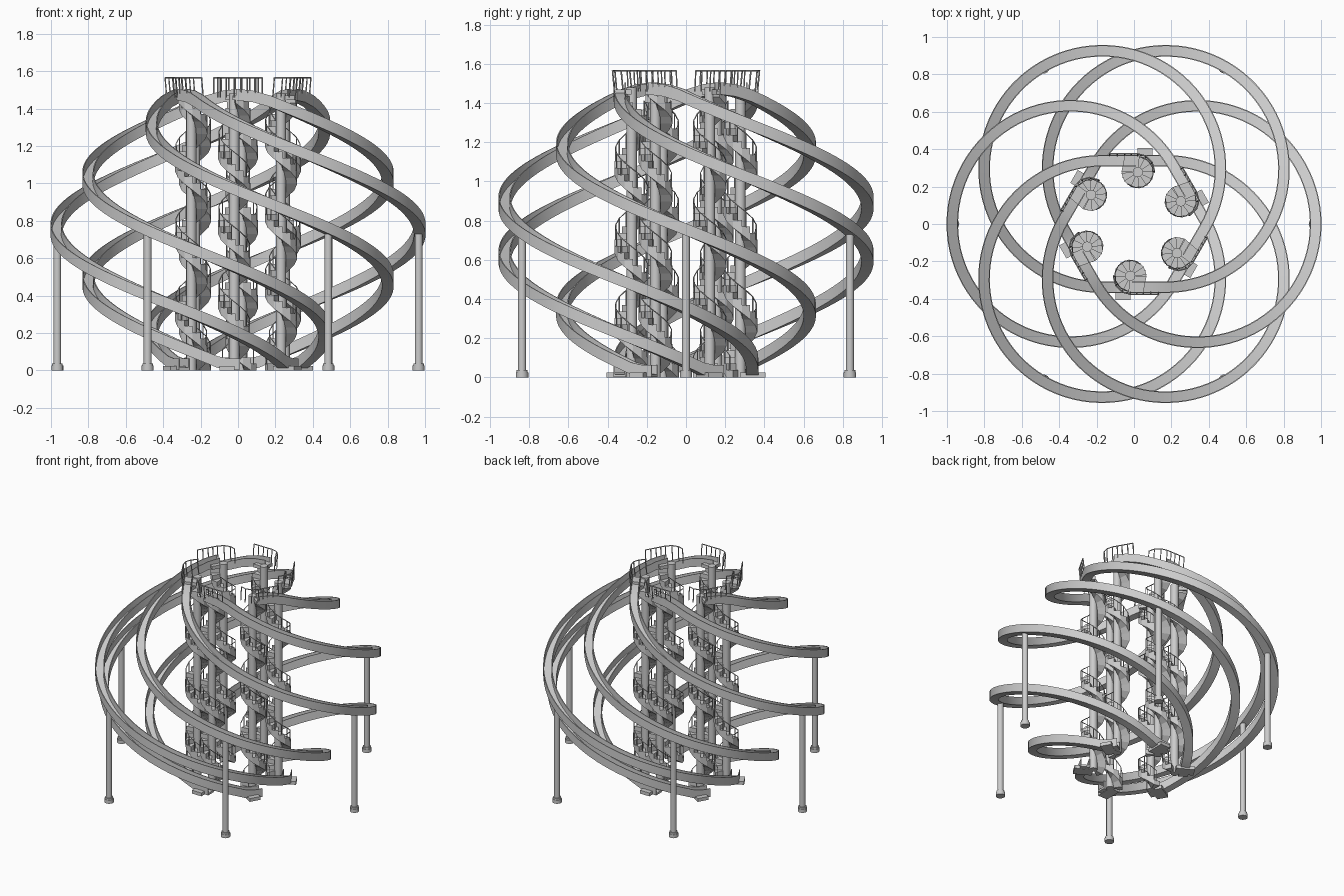
import bpy, bmesh
from math import sin, cos, pi, radians

if "Cube" in bpy.data.objects:
    bpy.data.objects.remove(bpy.data.objects["Cube"])

SX, SY = -0.02, -0.277        # front stair axis
PITCH, N, STEPS, TOP = 0.40, 12, 44, 1.47
RISE, DA = PITCH / N, 2 * pi / N
R_OUT = 0.087


def finish(name, bm, smooth=False):
    bmesh.ops.recalc_face_normals(bm, faces=bm.faces)
    me = bpy.data.meshes.new(name)
    bm.to_mesh(me)
    bm.free()
    ob = bpy.data.objects.new(name, me)
    bpy.context.collection.objects.link(ob)
    if smooth:
        bpy.ops.object.select_all(action='DESELECT')
        ob.select_set(True)
        bpy.context.view_layer.objects.active = ob
        bpy.ops.object.shade_smooth_by_angle(angle=radians(35))
    return ob


def prism(bm, pts, z0, z1):
    lo = [bm.verts.new((x, y, z0)) for x, y in pts]
    hi = [bm.verts.new((x, y, z1)) for x, y in pts]
    n = len(pts)
    bm.faces.new(lo[::-1])
    bm.faces.new(hi)
    for i in range(n):
        j = (i + 1) % n
        bm.faces.new((lo[i], lo[j], hi[j], hi[i]))


def cylinder(bm, x, y, r, z0, z1, n=16):
    prism(bm, [(x + r * cos(2 * pi * i / n), y + r * sin(2 * pi * i / n)) for i in range(n)], z0, z1)


def wires(name, lines, r):
    cu = bpy.data.curves.new(name, 'CURVE')
    cu.dimensions = '3D'
    cu.bevel_depth, cu.bevel_resolution, cu.use_fill_caps = r, 0, True
    for pts in lines:
        sp = cu.splines.new('POLY')
        sp.points.add(len(pts) - 1)
        for p, c in zip(sp.points, pts):
            p.co = (*c, 1)
    ob = bpy.data.objects.new(name, cu)
    bpy.context.collection.objects.link(ob)
    bpy.ops.object.select_all(action='DESELECT')
    ob.select_set(True)
    bpy.context.view_layer.objects.active = ob
    bpy.ops.object.convert(target='MESH')
    return bpy.context.view_layer.objects.active


parts = []

# Slide: straight start, 300 degrees of descending arc, straight run-out
cx, cy, R = 0.17, 0.294, 0.632
path = [(-0.01, cy - R, 1.475, 0, -1), (0.08, cy - R, 1.465, 0, -1)]
for i in range(73):
    a = radians(270 + 300 * i / 72)
    path.append((cx + R * cos(a), cy + R * sin(a), 1.44 - 1.37 * i / 72, cos(a), sin(a)))
ex, ey, ez, nx, ny = path[-1]
for d, z in ((0.06, 0.045), (0.12, 0.033), (0.18, 0.032)):
    path.append((ex - ny * d, ey + nx * d, z, nx, ny))
W, H, T = 0.031, 0.031, 0.006
profile = [(-W, -H), (W, -H), (W, H), (W - T, H), (W - T, -H + 0.015),
           (-W + T, -H + 0.015), (-W + T, H), (-W, H)]
bm = bmesh.new()
rings = [[bm.verts.new((x + nx * u, y + ny * u, z + v)) for u, v in profile]
         for x, y, z, nx, ny in path]
for a, b in zip(rings, rings[1:]):
    for i in range(8):
        j = (i + 1) % 8
        bm.faces.new((a[i], a[j], b[j], b[i]))
bm.faces.new(rings[0])
bm.faces.new(rings[-1][::-1])
parts.append(finish("slide", bm, True))

# Landing pad on the ground at the slide exit
bm = bmesh.new()
prism(bm, [(-0.1, -0.405), (-0.02, -0.405), (-0.02, -0.275), (-0.1, -0.275)], 0, 0.025)
parts.append(finish("exit_pad", bm))

# Stair column
bm = bmesh.new()
cylinder(bm, SX, SY, 0.027, 0, TOP + 0.01, 20)
parts.append(finish("stair_column", bm, True))


# Spiral stair: wedge treads with sloping soffit, rising clockwise
def pt(r, a, z):
    return (SX + r * cos(a), SY + r * sin(a), z)


A_TOP = radians(275)
bm = bmesh.new()
for s in range(STEPS):
    z = TOP - s * RISE
    a1 = A_TOP + s * DA
    a0 = a1 + DA
    zb1, zb0 = max(0, z - 0.04), max(0, z - 0.04 - RISE)
    v = [bm.verts.new(c) for c in (
        pt(0.02, a1, z), pt(R_OUT, a1, z), pt(R_OUT, a0, z), pt(0.02, a0, z),
        pt(0.02, a1, zb1), pt(R_OUT, a1, zb1), pt(R_OUT, a0, zb0), pt(0.02, a0, zb0))]
    for f in ((0, 1, 2, 3), (7, 6, 5, 4), (0, 4, 5, 1), (1, 5, 6, 2), (2, 6, 7, 3), (3, 7, 4, 0)):
        bm.faces.new([v[i] for i in f])
parts.append(finish("spiral_stair", bm))

# Top landing joining stair and slide
bm = bmesh.new()
prism(bm, [(SX, SY), (-0.03, -0.365), (0.05, -0.365), (0.067, SY)], TOP - 0.025, TOP)
parts.append(finish("top_landing", bm))

# Stair railing: helical handrail with balusters
rr = R_OUT - 0.004
rail, lines = [], []
for s in range(4, STEPS):
    a, z = A_TOP + (s + 0.5) * DA, TOP - s * RISE
    rail.append(pt(rr, a, z + 0.075))
    lines.append([pt(rr, a, z - 0.005), pt(rr, a, z + 0.075)])
parts.append(wires("stair_railing", [rail] + lines, 0.003))

# Top railing: curve around the stair head, then straight along the slide start
base = [(SX + 0.088 * cos(radians(a)), SY + 0.088 * sin(radians(a))) for a in range(180, 271, 30)]
base += [(x, -0.365) for x in (0.015, 0.05, 0.09, 0.13)]
top = [(x, y - 0.01, 1.565) for x, y in base]
lines = [[(x, y, 1.46), t] for (x, y), t in zip(base, top)]
parts.append(wires("top_railing", [top] + lines, 0.004))

# Support post under the outermost point of the slide
px, py = 0.966 * cos(pi / 3), 0.966 * sin(pi / 3)
bm = bmesh.new()
cylinder(bm, px, py, 0.021, 0.02, 0.73)
cylinder(bm, px, py, 0.032, 0, 0.026)
cylinder(bm, px, py, 0.028, 0.026, 0.038)
parts.append(finish("support_post", bm, True))

# Repeat every part six times around the centre
for ob in parts:
    base_name = ob.name
    for k in range(1, 6):
        c = ob.copy()
        c.name = f"{base_name}_{k + 1}"
        c.rotation_euler = (0, 0, k * pi / 3)
        bpy.context.collection.objects.link(c)
